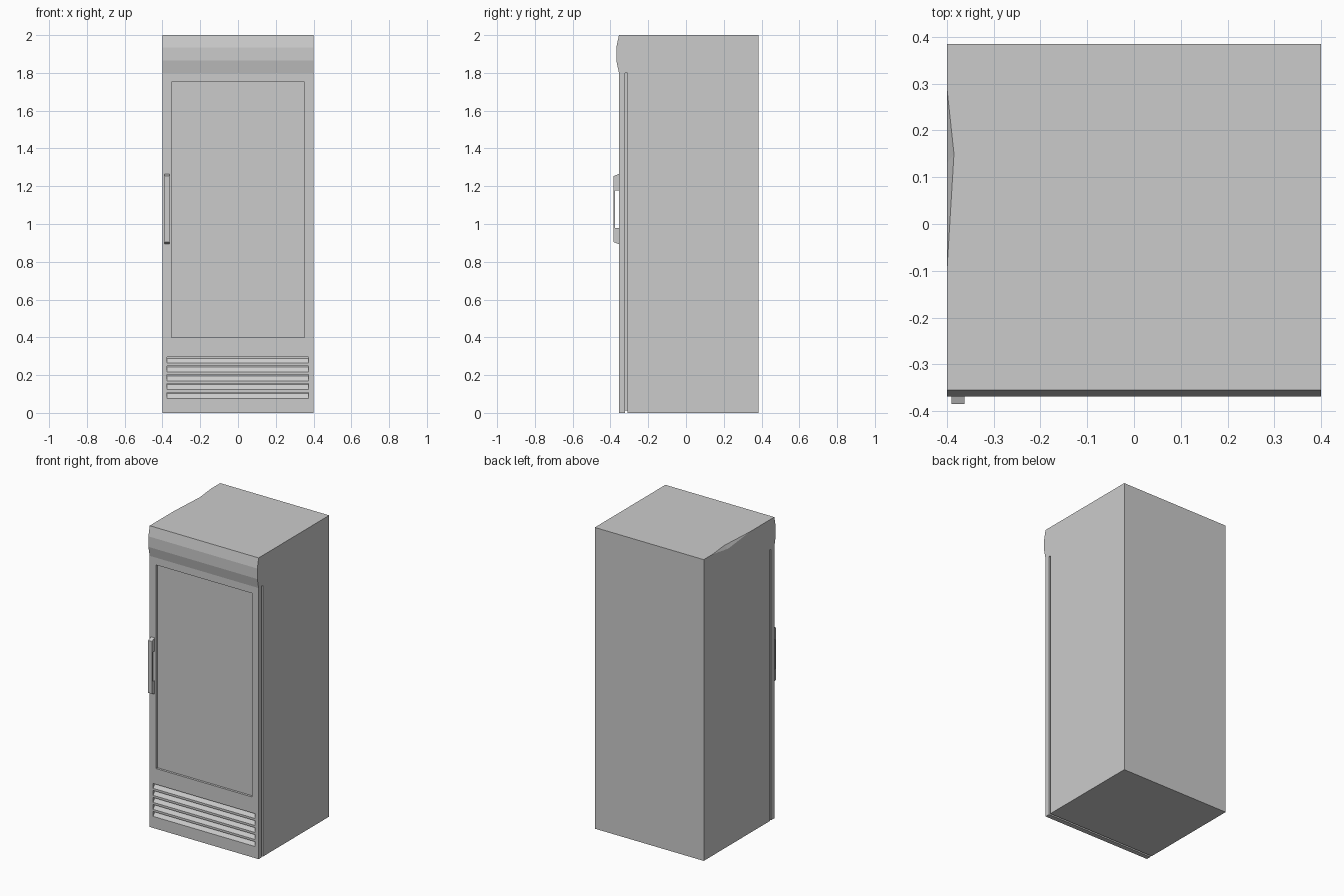
import bpy
import bmesh
from mathutils import Vector

cube = bpy.data.objects.get("Cube")
if cube:
    bpy.data.objects.remove(cube)

GREY = (0.6, 0.6, 0.6, 1)
metal = bpy.data.materials.new("light grey")
metal.use_nodes = True
metal.diffuse_color = GREY
metal.node_tree.nodes["Principled BSDF"].inputs["Base Color"].default_value = GREY


def finish(name, bm):
    bmesh.ops.recalc_face_normals(bm, faces=bm.faces)
    mesh = bpy.data.meshes.new(name)
    bm.to_mesh(mesh)
    bm.free()
    mesh.materials.append(metal)
    obj = bpy.data.objects.new(name, mesh)
    bpy.context.collection.objects.link(obj)
    return obj


def extrude_profile(name, profile, x0, x1):
    """Sweep a (y, z) side profile from x0 to x1."""
    bm = bmesh.new()
    face = bm.faces.new([bm.verts.new((x0, y, z)) for y, z in profile])
    moved = bmesh.ops.extrude_face_region(bm, geom=[face])["geom"]
    verts = [v for v in moved if isinstance(v, bmesh.types.BMVert)]
    bmesh.ops.translate(bm, verts=verts, vec=(x1 - x0, 0, 0))
    return finish(name, bm)


def box(name, x0, x1, y0, y1, z0, z1):
    return extrude_profile(name, [(y0, z0), (y1, z0), (y1, z1), (y0, z1)], x0, x1)


def cut(target, cutter):
    cutter.hide_render = True
    mod = target.modifiers.new("cut", "BOOLEAN")
    mod.operation = "DIFFERENCE"
    mod.solver = "EXACT"
    mod.object = cutter
    bpy.context.view_layer.objects.active = target
    bpy.ops.object.modifier_apply(modifier=mod.name)
    bpy.data.objects.remove(cutter)


W, FRONT, BACK = 0.4, -0.355, 0.385
DOOR_TOP = 1.8

# Cabinet with the bulging canopy over the door
cabinet = extrude_profile("cabinet", [
    (BACK, 0), (BACK, 2), (FRONT, 2), (-0.369, 1.935), (-0.369, 1.865),
    (FRONT, DOOR_TOP), (-0.311, DOOR_TOP), (-0.311, 0)], -W, W)

# Small dent in the top side edge
a, b, c, d = (Vector(p) for p in (
    (-W, 0.29, 2), (-0.385, 0.15, 2), (-W, -0.1, 2), (-W, 0.13, 1.975)))
bm = bmesh.new()
for p in (b + (b - d), d - (b - d), d + 2 * (a - d), d + 2 * (c - d)):
    bm.verts.new(p)
bmesh.ops.convex_hull(bm, input=bm.verts)
cut(cabinet, finish("dent_cutter", bm))

# Recessed seal between door and cabinet
box("door_seal", -W + 0.012, W - 0.012, -0.324, -0.311, 0.012, DOOR_TOP)

# Door with recessed panel and louvre slots
door = box("door", -W, W, FRONT, -0.323, 0, DOOR_TOP)
cut(door, box("panel_cutter", -0.353, 0.351, FRONT - 0.1, FRONT + 0.015, 0.4, 1.752))
for i in range(5):
    top = 0.295 - i * 0.0465
    cut(door, extrude_profile("slot_cutter", [
        (FRONT - 0.02, top), (FRONT + 0.02, top), (FRONT + 0.02, top - 0.006),
        (FRONT, top - 0.032), (FRONT - 0.02, top - 0.032)], -0.375, 0.372))

# Door handle
extrude_profile("handle", [
    (FRONT, 1.265), (-0.385, 1.253), (-0.385, 0.905), (FRONT, 0.893),
    (FRONT, 0.98), (-0.375, 0.98), (-0.375, 1.178), (FRONT, 1.178)], -0.39, -0.363)
